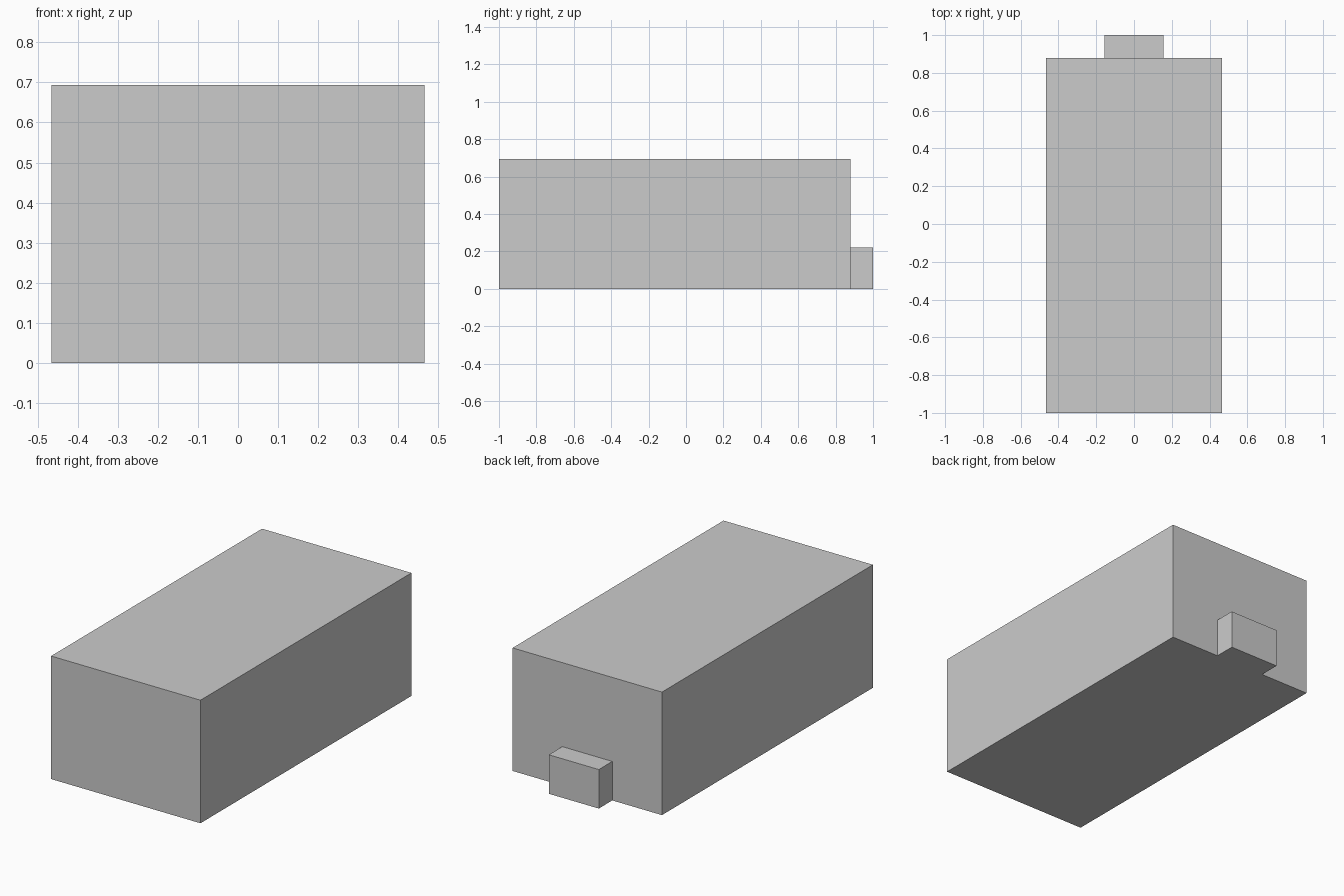
import bpy, bmesh, math
from mathutils import Vector

if "Cube" in bpy.data.objects:
    bpy.data.objects.remove(bpy.data.objects["Cube"])

W, H = 0.466, 0.694          # body half width, height
TW, TH = 0.156, 0.22         # tab half width, height
FRONT, BACK, TIP = -1.0, 0.88, 1.0

bm = bmesh.new()


def v(x, z):
    return bm.verts.new((x, BACK, z))


# back wall: an arch-shaped face around the tab opening, plus the tab face
a, b, c, d = v(-TW, 0), v(-TW, TH), v(TW, TH), v(TW, 0)
wall = bm.faces.new([v(-W, 0), a, b, c, d, v(W, 0), v(W, H), v(-W, H)])
tab = bm.faces.new([a, d, c, b])
bmesh.ops.recalc_face_normals(bm, faces=[wall, tab])

# body: extrude the whole wall to the front
res = bmesh.ops.extrude_face_region(bm, geom=[wall, tab])
verts = [g for g in res["geom"] if isinstance(g, bmesh.types.BMVert)]
bmesh.ops.translate(bm, verts=verts, vec=Vector((0, FRONT - BACK, 0)))

# tab: extrude the small face outward at the back
res = bmesh.ops.extrude_discrete_faces(bm, faces=[tab])
bmesh.ops.translate(bm, verts=res["faces"][0].verts[:], vec=Vector((0, TIP - BACK, 0)))

# merge coplanar faces into clean flat sides
bmesh.ops.recalc_face_normals(bm, faces=bm.faces[:])
bmesh.ops.dissolve_limit(bm, angle_limit=math.radians(1), verts=bm.verts[:], edges=bm.edges[:])

mesh = bpy.data.meshes.new("box_body_with_tab")
bm.to_mesh(mesh)
bm.free()
bpy.context.collection.objects.link(bpy.data.objects.new("box_body_with_tab", mesh))
